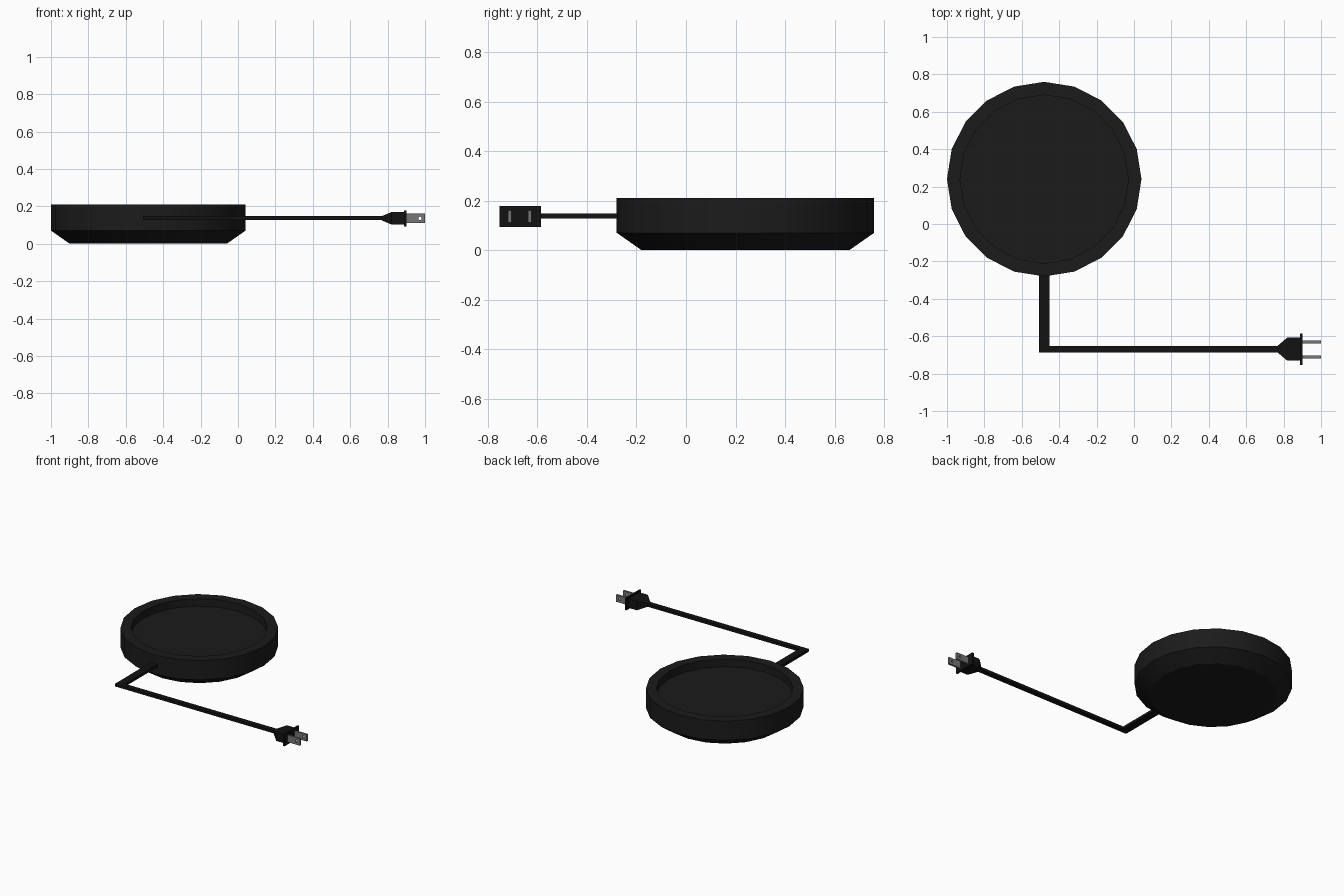
import bpy, bmesh, math
from mathutils import Matrix, Vector

if "Cube" in bpy.data.objects:
    bpy.data.objects.remove(bpy.data.objects["Cube"])


def material(name, value):
    m = bpy.data.materials.new(name)
    m.diffuse_color = (value, value, value, 1)
    m.use_nodes = True
    m.node_tree.nodes["Principled BSDF"].inputs["Base Color"].default_value = m.diffuse_color
    return m


BLACK = material("matte_black", 0.011)
CORD = material("cord_black", 0.006)
METAL = material("grey_metal", 0.18)


def finish(name, bm, mat, smooth=False):
    bmesh.ops.recalc_face_normals(bm, faces=bm.faces[:])
    mesh = bpy.data.meshes.new(name)
    bm.to_mesh(mesh)
    bm.free()
    obj = bpy.data.objects.new(name, mesh)
    bpy.context.collection.objects.link(obj)
    if mat:
        mesh.materials.append(mat)
    if smooth:
        bpy.ops.object.select_all(action='DESELECT')
        obj.select_set(True)
        bpy.context.view_layer.objects.active = obj
        bpy.ops.object.shade_smooth_by_angle(angle=math.radians(30))
    return obj


def loft(name, rings, mat, smooth=False):
    """Skin matching rings of points and cap both ends."""
    bm = bmesh.new()
    loops = [[bm.verts.new(p) for p in ring] for ring in rings]
    n = len(loops[0])
    for a, b in zip(loops, loops[1:]):
        for i in range(n):
            j = (i + 1) % n
            bm.faces.new((a[i], a[j], b[j], b[i]))
    bm.faces.new(loops[0])
    bm.faces.new(loops[-1])
    return finish(name, bm, mat, smooth)


def circle(r, z, cx=-0.48, cy=0.24, n=20):
    return [(cx + r * math.cos(math.tau * i / n),
             cy + r * math.sin(math.tau * i / n), z) for i in range(n)]


def rect_x(x, hy, hz, cy=-0.669, cz=0.136):
    return [(x, cy + sy * hy, cz + sz * hz)
            for sy, sz in ((-1, -1), (1, -1), (1, 1), (-1, 1))]


# Round base: chamfered bottom, straight side, raised rim and sunken floor
profile = [(0.42, 0.0), (0.52, 0.07), (0.52, 0.21), (0.45, 0.21), (0.45, 0.155)]
loft("round_base", [circle(r, z) for r, z in profile], BLACK, smooth=True)

# Flat cord with one right-angle bend
outline = [(-0.508, -0.20), (-0.508, -0.687), (0.79, -0.687),
           (0.79, -0.651), (-0.453, -0.651), (-0.453, -0.20)]
loft("power_cord", [[(x, y, z) for x, y in outline] for z in (0.127, 0.147)], CORD)

# Plug body tapering to the cord
loft("plug_body", [rect_x(0.77, 0.020, 0.012), rect_x(0.82, 0.062, 0.033),
                   rect_x(0.892, 0.062, 0.033)], CORD)

# Plug face plate
loft("plug_flange", [rect_x(0.888, 0.084, 0.043), rect_x(0.901, 0.084, 0.043)], CORD)

# Hole cutter shared by both prongs
bm = bmesh.new()
bmesh.ops.create_cone(bm, cap_ends=True, segments=12, radius1=0.009, radius2=0.009,
                      depth=0.3, matrix=Matrix.Translation((0.973, -0.669, 0.136))
                      @ Matrix.Rotation(math.pi / 2, 4, 'X'))
cutter = finish("prong_hole_cutter", bm, None)
cutter.hide_render = True
cutter.hide_set(True)

# Two metal prongs
for side, dy in (("left", -0.040), ("right", 0.040)):
    prong = loft(side + "_prong",
                 [rect_x(x, 0.007, 0.025, cy=-0.671 + dy) for x in (0.895, 1.0)], METAL)
    mod = prong.modifiers.new("hole", 'BOOLEAN')
    mod.operation = 'DIFFERENCE'
    mod.solver = 'EXACT'
    mod.object = cutter
